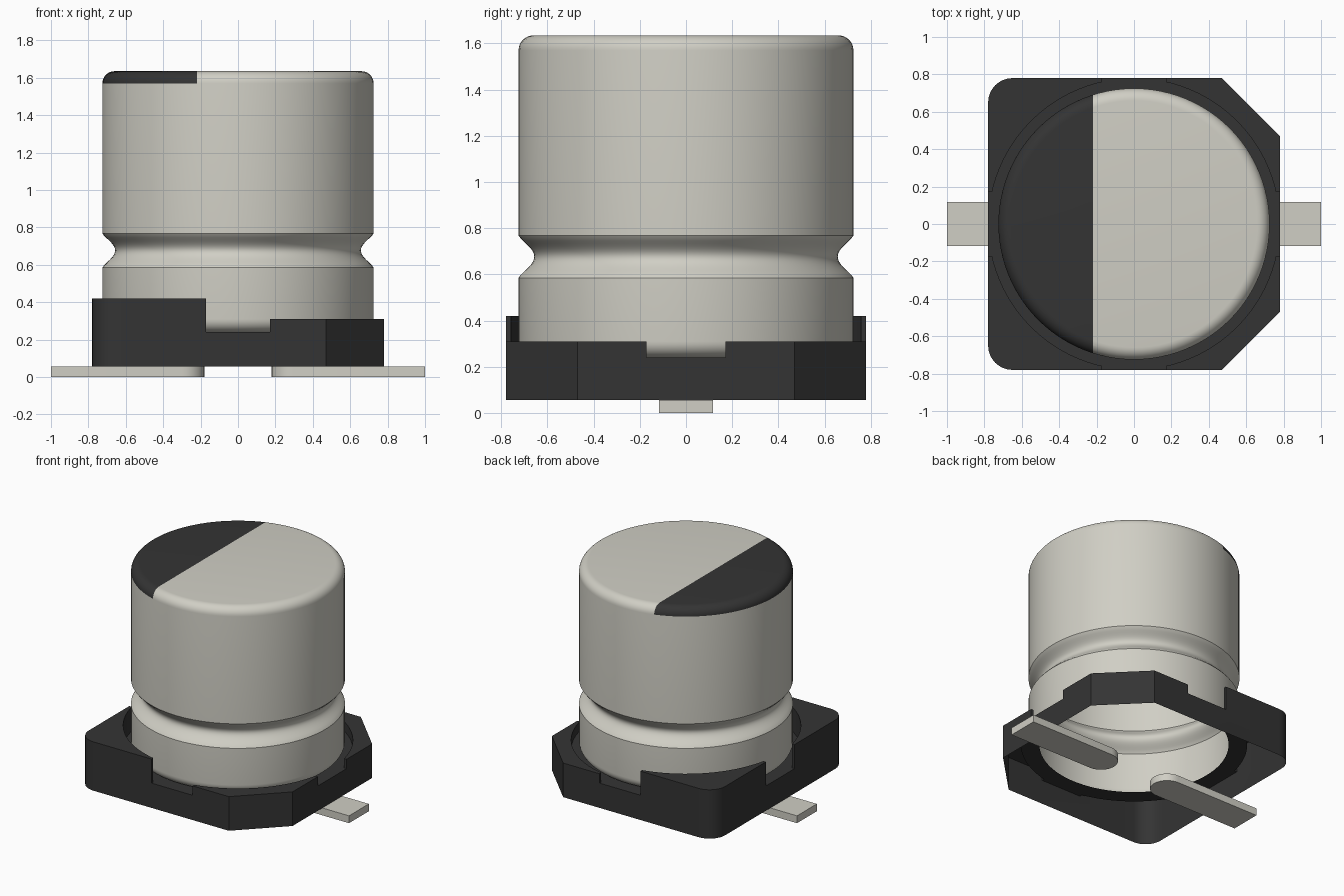
import bpy, bmesh, math
from math import sin, cos, pi
from mathutils import Vector

if "Cube" in bpy.data.objects:
    bpy.data.objects.remove(bpy.data.objects["Cube"], do_unlink=True)

R = 0.725          # can radius
HALF = 0.78        # half width of the base
FLOOR = 0.24       # height of the seat in the base
UNDER = 0.055      # underside of the base
HOLE = 0.65        # opening in the seat


def material(name, rgb):
    m = bpy.data.materials.new(name)
    m.use_nodes = True
    m.diffuse_color = (*rgb, 1)
    m.node_tree.nodes["Principled BSDF"].inputs["Base Color"].default_value = (*rgb, 1)
    return m


metal = material("light warm grey metal", (0.63, 0.62, 0.555))
black = material("black plastic", (0.034, 0.034, 0.034))


def finish(name, bm, *mats):
    bmesh.ops.recalc_face_normals(bm, faces=bm.faces)
    mesh = bpy.data.meshes.new(name)
    bm.to_mesh(mesh)
    bm.free()
    for m in mats:
        mesh.materials.append(m)
    ob = bpy.data.objects.new(name, mesh)
    bpy.context.collection.objects.link(ob)
    return ob


def activate(ob):
    bpy.ops.object.select_all(action='DESELECT')
    ob.select_set(True)
    bpy.context.view_layer.objects.active = ob


def smooth(ob):
    activate(ob)
    bpy.ops.object.shade_smooth_by_angle(angle=math.radians(35))


def arc(cx, cy, r, a0, a1, n=8):
    angles = [math.radians(a0 + (a1 - a0) * i / n) for i in range(n + 1)]
    return [(cx + r * cos(a), cy + r * sin(a)) for a in angles]


def prism(outline, z0, z1):
    bm = bmesh.new()
    face = bm.faces.new([bm.verts.new((x, y, z0)) for x, y in outline])
    ext = bmesh.ops.extrude_face_region(bm, geom=[face])
    top = [g for g in ext["geom"] if isinstance(g, bmesh.types.BMVert)]
    bmesh.ops.translate(bm, verts=top, vec=(0, 0, z1 - z0))
    return bm


def circle(r, n=96):
    return arc(0, 0, r, 0, 360, n)[:-1]


def box(x0, x1, y0, y1):
    return [(x0, y0), (x1, y0), (x1, y1), (x0, y1)]


def cut(target, outline, z0, z1):
    cutter = finish("cutter", prism(outline, z0, z1))
    cutter.hide_render = True
    activate(target)
    mod = target.modifiers.new("cut", 'BOOLEAN')
    mod.operation = 'DIFFERENCE'
    mod.solver = 'EXACT'
    mod.object = cutter
    bpy.ops.object.modifier_apply(modifier=mod.name)
    bpy.data.objects.remove(cutter, do_unlink=True)


# Can: turned shell, open below, with rounded rims and a crimped groove
SEG = 96
fillet = 0.065
profile = arc(R - 0.07, FLOOR + 0.07, 0.07, -90, 0)
for i in range(17):
    t = i / 16
    profile.append((R - 0.068 * max(sin(pi * t), 0) ** 1.3, 0.585 + 0.183 * t))
profile += arc(R - fillet, 1.635 - fillet, fillet, 0, 90)

bm = bmesh.new()
rings = [[bm.verts.new((r * cos(2 * pi * k / SEG), r * sin(2 * pi * k / SEG), z))
          for k in range(SEG)] for r, z in profile]
for a, b in zip(rings, rings[1:]):
    for k in range(SEG):
        j = (k + 1) % SEG
        bm.faces.new((a[k], a[j], b[j], b[k]))
bm.faces.new(rings[-1])

# Polarity mark: one side of the lid and its rounded rim
MARK = -0.22
lid = [f for f in bm.faces if f.calc_center_median().z > 1.57]
geom = lid + list({e for f in lid for e in f.edges}) + list({v for f in lid for v in f.verts})
bmesh.ops.bisect_plane(bm, geom=geom, plane_co=Vector((MARK, 0, 0)), plane_no=Vector((1, 0, 0)))
for f in bm.faces:
    c = f.calc_center_median()
    f.material_index = int(c.z > 1.57 and c.x < MARK)
smooth(finish("can", bm, metal, black))

# Base: two rounded corners, two chamfered ones
c = HALF - 0.13
chamfer = 0.47
outline = [(chamfer, -HALF), (HALF, -chamfer), (HALF, chamfer), (chamfer, HALF)]
outline += arc(-c, c, 0.13, 90, 180) + arc(-c, -c, 0.13, 180, 270)
base = finish("base", prism(outline, UNDER, 0.42), black)
cut(base, box(0, 1, -1, 1), 0.31, 0.6)             # low corners
cut(base, circle(HALF - 0.002), FLOOR, 0.6)        # round seat
cut(base, box(-1, 1, -0.17, 0.17), FLOOR, 0.6)     # side notches
cut(base, box(-0.17, 0.17, -1, 1), FLOOR, 0.6)     # front and back notches
cut(base, circle(HOLE), 0, 0.6)                    # opening under the can

# Hollow the base from below, leaving thin walls and seat
bm = bmesh.new()
bm.from_mesh(base.data)
hollow = [f for f in bm.faces
          if all(v.co.z < UNDER + 0.001 for v in f.verts)
          or all(v.co.xy.length < HOLE + 0.005 for v in f.verts)]
bmesh.ops.delete(bm, geom=hollow, context='FACES')
bm.to_mesh(base.data)
bm.free()
smooth(base)

# Leads: flat strips with a rounded inner end
W = 0.117
for name, side in (("left_lead", 1), ("right_lead", -1)):
    strip = [(1, -W), (1, W)] + arc(0.18 + W, 0, W, 90, 270, 16)
    smooth(finish(name, prism([(side * x, y) for x, y in strip], 0, UNDER), metal))
